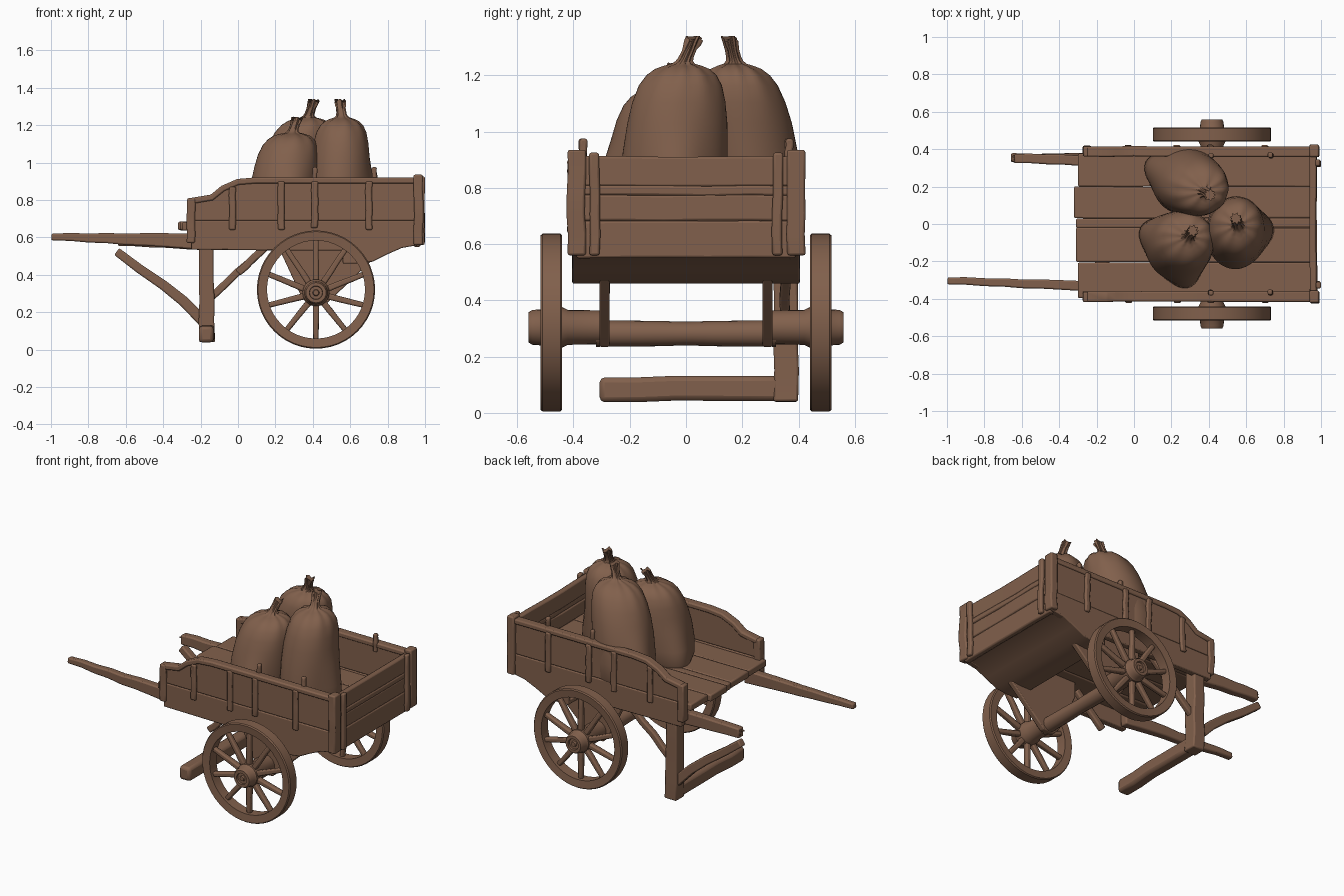
import bpy, bmesh, math, random
from mathutils import Vector

random.seed(4)
cube = bpy.data.objects.get("Cube")
if cube:
    bpy.data.objects.remove(cube)

wood = bpy.data.materials.new("weathered_brown")
wood.use_nodes = True
BROWN = (0.22, 0.117, 0.072, 1)
wood.diffuse_color = BROWN
for node in wood.node_tree.nodes:
    if node.type == 'BSDF_PRINCIPLED':
        node.inputs["Base Color"].default_value = BROWN
        node.inputs["Roughness"].default_value = 0.9
parts = []


def loft(name, rings, wrap=False, bevel=0.0):
    """Skin a list of equal-sized rings into a solid."""
    bm = bmesh.new()
    rows = [[bm.verts.new(p) for p in ring] for ring in rings]
    n = len(rows[0])
    pairs = list(zip(rows, rows[1:])) + ([(rows[-1], rows[0])] if wrap else [])
    for a, b in pairs:
        for i in range(n):
            j = (i + 1) % n
            bm.faces.new((a[i], a[j], b[j], b[i]))
    if not wrap:
        bm.faces.new(rows[0][::-1])
        bm.faces.new(rows[-1])
    bmesh.ops.recalc_face_normals(bm, faces=bm.faces[:])
    mesh = bpy.data.meshes.new(name)
    bm.to_mesh(mesh)
    bm.free()
    mesh.materials.append(wood)
    ob = bpy.data.objects.new(name, mesh)
    bpy.context.collection.objects.link(ob)
    if bevel:
        mod = ob.modifiers.new("worn_edges", 'BEVEL')
        mod.width = bevel
        mod.segments = 2
        mod.limit_method = 'ANGLE'
    parts.append(ob)
    return ob


def beam(name, path, w, h, w2=None, h2=None, cuts=5, wobble=0.003, bevel=0.008):
    """Slightly uneven timber along a path; w is along y (z for cross timbers)."""
    pts = [Vector(p) for p in path]
    if len(pts) == 2:
        pts = [pts[0].lerp(pts[1], i / cuts) for i in range(cuts + 1)]
    rings, last = [], len(pts) - 1
    for i, p in enumerate(pts):
        t = (pts[min(i + 1, last)] - pts[max(i - 1, 0)]).normalized()
        ref = Vector((0, 1, 0)) if abs(t.y) < 0.9 else Vector((0, 0, 1))
        b = t.cross(ref).normalized()
        a = b.cross(t)
        f = i / last
        hw = (w + ((w2 or w) - w) * f) / 2
        hh = (h + ((h2 or h) - h) * f) / 2
        off = (a + b) * random.uniform(-wobble, wobble)
        rings.append([p + off + a * hw * s + b * hh * u
                      for s, u in ((-1, -1), (1, -1), (1, 1), (-1, 1))])
    return loft(name, rings, bevel=bevel)


def slab(name, profile, y0, y1, bevel=0.006):
    """Side outline in x,z extruded between two y values."""
    return loft(name, [[(x, y, z) for x, z in profile] for y in (y0, y1)], bevel=bevel)


# Floor planks with uneven front ends
edges = [-0.395, -0.205, -0.02, 0.03, 0.2, 0.375]
for i, front in enumerate((-0.3, -0.31, -0.31, -0.32, -0.3)):
    a, b = edges[i], edges[i + 1]
    beam("floor_plank", [(front, (a + b) / 2, 0.66), (0.95, (a + b) / 2, 0.66)],
         b - a, 0.045, wobble=0.002)

# Sloping underside behind the axle, open towards the front
SLOPE = [(0.96, 0.56), (0.88, 0.545), (0.8, 0.51), (0.72, 0.47), (0.64, 0.46), (0.56, 0.46)]
slab("underside_board", SLOPE + [(x, z + 0.03) for x, z in SLOPE[::-1]], -0.405, 0.405)

TOP = [(-0.25, 0.795), (-0.14, 0.815), (-0.08, 0.86), (0.0, 0.895), (0.1, 0.905), (0.95, 0.905)]
for s in (-1, 1):
    # Side boards, curved top rail and front post
    slab("underside_cheek", SLOPE + [(0.56, 0.6), (0.96, 0.6)], s * 0.385, s * 0.405)
    slab("lower_side_board", [(-0.25, 0.535), (0.2, 0.53), (0.8, 0.53), (0.97, 0.56),
                              (0.97, 0.69), (-0.25, 0.69)], s * 0.365, s * 0.405)
    slab("upper_side_board", [(-0.25, 0.69), (0.97, 0.69)] + TOP[::-1], s * 0.368, s * 0.402)
    beam("side_top_rail", [(x, s * 0.388, z) for x, z in TOP], 0.055, 0.032, wobble=0.002)
    beam("front_post", [(-0.25, s * 0.39, 0.57), (-0.25, s * 0.39, 0.81)], 0.055, 0.045)
    # Side battens and pegs
    for x, low, high in ((-0.03, 0.64, 0.87), (0.23, 0.64, 0.9), (0.41, 0.65, 0.9), (0.7, 0.64, 0.9)):
        beam("side_batten", [(x, s * 0.41, low), (x, s * 0.41, high)], 0.022, 0.036)
    for x in (0.41, 0.73):
        beam("side_peg", [(x, s * 0.367, 0.86), (x, s * 0.367, 0.975)], 0.028, 0.026)
    # Corner posts and tailboard battens
    beam("corner_post", [(0.965, s * 0.39, 0.56), (0.965, s * 0.39, 0.935)], 0.065, 0.05)
    beam("tail_batten", [(0.985, s * 0.325, 0.56), (0.985, s * 0.325, 0.925)], 0.036, 0.026)
    # Axle bracket
    slab("axle_bracket", [(0.22, 0.54), (0.34, 0.28), (0.38, 0.235), (0.46, 0.235), (0.51, 0.28),
                          (0.72, 0.48), (0.72, 0.64), (0.22, 0.64)], s * 0.272, s * 0.308)

# Tailboard
for low, high, x in ((0.55, 0.682, 0.957), (0.682, 0.775, 0.957),
                     (0.772, 0.808, 0.96), (0.805, 0.912, 0.957)):
    beam("tail_plank", [(x, -0.39, (low + high) / 2), (x, 0.39, (low + high) / 2)],
         high - low, 0.036, wobble=0.002)


# Wheels, hubs and axle
CX, HUB_Z, RIM_Z = 0.417, 0.304, 0.321


def around(r, y, k, n, z=HUB_Z):
    a = math.tau * k / n
    return (CX + r * math.cos(a), y, z + r * math.sin(a))


def turned(name, profile, n=24, z=HUB_Z):
    """Round part about the axle line from radius,y pairs."""
    return loft(name, [[around(r, y, k, n, z) for k in range(n)] for r, y in profile])


turned("axle", [(0.047, -0.32), (0.045, -0.1), (0.042, 0.0), (0.045, 0.1), (0.047, 0.32)], 16, 0.282)
for s in (-1, 1):
    turned("wheel_hub", [(r, s * y) for r, y in (
        (0.05, 0.272), (0.06, 0.28), (0.062, 0.42), (0.072, 0.44), (0.072, 0.505), (0.064, 0.515),
        (0.062, 0.545), (0.054, 0.56), (0.036, 0.56), (0.034, 0.548), (0.018, 0.548), (0.014, 0.558))])
    section = [(0.262, 0.444), (0.31, 0.44), (0.316, 0.447), (0.316, 0.51), (0.31, 0.517), (0.262, 0.512)]
    loft("wheel_rim", [[around(r, s * y, k, 48, RIM_Z) for r, y in section] for k in range(48)], wrap=True)
    for k in range(10):
        beam("wheel_spoke", [around(0.05, s * 0.478, k + 0.5, 10), around(0.275, s * 0.478, k + 0.5, 10, RIM_Z)],
             0.036, 0.034, 0.03, 0.028, cuts=3, wobble=0.001)

# Handles: one whole, one snapped short
beam("long_shaft", [(-0.997, -0.303, 0.603), (-0.2, -0.335, 0.578)], 0.038, 0.036, 0.055, 0.085, 8)
beam("broken_shaft", [(-0.64, 0.352, 0.586), (-0.2, 0.337, 0.578)], 0.05, 0.062, 0.055, 0.085)
for dy, dz, reach in ((-0.012, 0.01, 0.02), (0.012, -0.012, 0.012), (0.008, 0.014, 0.015)):
    beam("shaft_splinter", [(-0.635 - reach, 0.352 + dy, 0.586 + dz), (-0.6, 0.352 + dy, 0.586 + dz)],
         0.006, 0.006, 0.02, 0.02, cuts=2, bevel=0)

# Prop leg, its foot bar and braces
beam("prop_leg", [(-0.165, 0.355, 0.04), (-0.172, 0.355, 0.6)], 0.088, 0.085, 0.085, 0.075)
beam("foot_bar", [(-0.167, -0.307, 0.085), (-0.167, 0.36, 0.085)], 0.088, 0.078, bevel=0.018)
beam("shaft_brace", [(-0.65, 0.352, 0.522), (-0.53, 0.352, 0.437), (-0.4, 0.353, 0.345),
                     (-0.29, 0.354, 0.258), (-0.18, 0.355, 0.145)], 0.048, 0.045, 0.05, 0.06)
beam("bed_brace", [(0.2, 0.352, 0.6), (-0.15, 0.352, 0.275)], 0.035, 0.04)
beam("broken_bed_brace", [(0.2, -0.29, 0.6), (0.0, -0.29, 0.41)], 0.035, 0.04)

# Sacks: height fraction, width fraction, pleat depth
PROFILE = [(0, 0.92, 0), (0.06, 1, 0), (0.2, 1.02, 0), (0.4, 1, 0), (0.55, 0.97, 0), (0.66, 0.92, 0.004),
           (0.75, 0.83, 0.012), (0.805, 0.7, 0.03), (0.838, 0.54, 0.06), (0.855, 0.37, 0.1),
           (0.866, 0.21, 0.13), (0.88, 0.16, 0.12), (0.9, 0.14, 0.1), (0.94, 0.13, 0.12),
           (0.975, 0.145, 0.15), (1.0, 0.15, 0.18)]


def sack(base, neck, tip, top, rx, ry, corners):
    n, rings = 56, []
    for f, width, pleat in PROFILE:
        c = Vector(base).lerp(Vector(neck), min(f / 0.866, 1) ** 1.8)
        c = c.lerp(Vector(tip), max(0, f - 0.866) / 0.134)
        ring = []
        for k in range(n):
            a = math.tau * k / n
            point = sum(max(0, math.cos(a - math.radians(d))) ** 10 for d in corners)
            r = width * (1 + 0.3 * point * max(0, 1 - f * 1.9))
            r *= 1 + pleat * math.cos(9 * a + math.sin(2 * a))
            r *= 1 + 0.012 * math.sin(3 * a + 7 * f)
            z = 0.665 + (top - 0.665) * f
            if f > 0.97:
                z += 0.01 * math.sin(3 * a)
            # thin neck stays round, body takes the sack's own proportions
            sx, sy = (rx, ry * (1 - 0.12 * f ** 2)) if f < 0.86 else (0.18, 0.18)
            ring.append((c.x + sx * r * math.cos(a), c.y + sy * r * math.sin(a), z))
        rings.append(ring)
    return loft("grain_sack", rings)


sack((0.545, -0.05), (0.555, -0.01), (0.545, 0.03), 1.33, 0.16, 0.19, (5,))
sack((0.275, 0.235), (0.375, 0.175), (0.405, 0.155), 1.33, 0.185, 0.178, (155,))
sack((0.235, -0.12), (0.29, -0.07), (0.315, -0.035), 1.235, 0.175, 0.18, (155, 285))

# Smooth rounded forms, keep hard edges
bpy.ops.object.select_all(action='DESELECT')
for ob in parts:
    ob.select_set(True)
bpy.context.view_layer.objects.active = parts[0]
bpy.ops.object.shade_smooth_by_angle(angle=math.radians(35))
